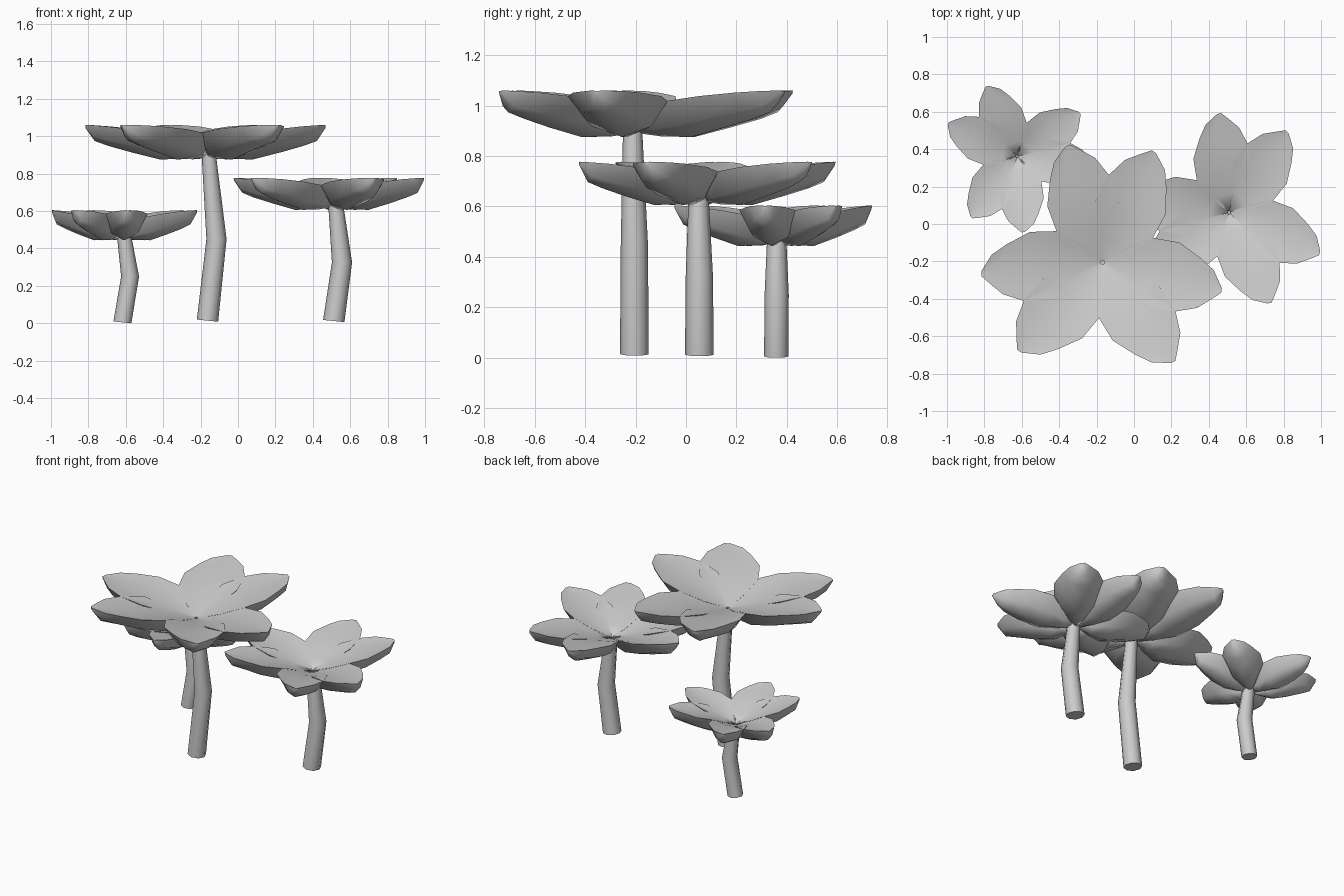
import bpy, bmesh
from math import cos, sin, pi, radians

if "Cube" in bpy.data.objects:
    bpy.data.objects.remove(bpy.data.objects["Cube"])

# Petal stations: distance, left edge, right edge, keel height, dish height, rim height
PETAL = [(0.01, 0.01, -0.01, 0.012, 0.05, 0.05), (0.12, 0.115, -0.085, -0.002, 0.078, 0.09),
         (0.25, 0.215, -0.15, -0.004, 0.115, 0.14), (0.40, 0.236, -0.135, 0.034, 0.145, 0.16),
         (0.52, 0.208, -0.06, 0.068, 0.163, 0.174), (0.595, 0.155, 0.0, 0.095, 0.173, 0.18),
         (0.643, 0.118, 0.09, 0.165, 0.18, 0.183)]
ACROSS = [-1, -0.65, 0, 0.65, 1]


def make_object(name, bm):
    bmesh.ops.recalc_face_normals(bm, faces=bm.faces)
    mesh = bpy.data.meshes.new(name)
    bm.to_mesh(mesh)
    bm.free()
    obj = bpy.data.objects.new(name, mesh)
    bpy.context.collection.objects.link(obj)
    bpy.ops.object.select_all(action='DESELECT')
    bpy.context.view_layer.objects.active = obj
    obj.select_set(True)
    bpy.ops.object.shade_smooth_by_angle(angle=radians(75))


# One solid petal, keeled below and dished above; side = -1 mirrors it
def add_petal(bm, center, z, size, depth, angle, side):
    a = radians(angle)
    loops = []
    for x, left, right, keel, dish, rim in PETAL:
        # each cross-section is a closed loop: along the top, back along the bottom
        section = [(t, dish, 2) for t in ACROSS] + [(t, keel, 2.8) for t in ACROSS[-2:0:-1]]
        loop = []
        for t, mid, power in section:
            y = side * ((left + right) / 2 + t * (left - right) / 2)
            h = mid + (rim - mid) * abs(t) ** power
            loop.append(bm.verts.new((center[0] + size * (x * cos(a) - y * sin(a)),
                                      center[1] + size * (x * sin(a) + y * cos(a)),
                                      z + h * depth / 0.18)))
        loops.append(loop)
    n = len(loops[0])
    for r0, r1 in zip(loops, loops[1:]):
        for i in range(n):
            j = (i + 1) % n
            bm.faces.new((r0[i], r1[i], r1[j], r0[j]))
    bm.faces.new(loops[0])
    bm.faces.new(loops[-1])


# Six petals, alternately mirrored so the tips lean together in pairs
def make_blossom(name, center, z, size, depth, turn):
    bm = bmesh.new()
    for k in range(6):
        add_petal(bm, center, z, size, depth, turn + 60 * k, 1 if k % 2 == 0 else -1)
    make_object(name, bm)


# Bent faceted stem through (x, y, z, radius) points, base cut at a slant
def make_stem(name, points, sides=8):
    bm = bmesh.new()
    rings = []
    for n, (x, y, z, r) in enumerate(points):
        ring = []
        for i in range(sides):
            a = 2 * pi * i / sides
            slant = 0.1 * r * (1 - cos(a)) if n == 0 else 0
            ring.append(bm.verts.new((x + r * cos(a), y + r * sin(a), z + slant)))
        rings.append(ring)
    for r0, r1 in zip(rings, rings[1:]):
        for i in range(sides):
            j = (i + 1) % sides
            bm.faces.new((r0[i], r0[j], r1[j], r1[i]))
    bm.faces.new(rings[0][::-1])
    bm.faces.new(rings[-1])
    make_object(name, bm)


# Tall flower
make_blossom("tall_blossom", (-0.167, -0.205), 0.88, 1.0, 0.178, 176)
make_stem("tall_stem", [(-0.163, -0.205, 0.008, 0.057), (-0.115, -0.205, 0.45, 0.054),
                        (-0.157, -0.212, 0.91, 0.038)])
# Middle flower
make_blossom("middle_blossom", (0.508, 0.062), 0.61, 0.815, 0.165, 165)
make_stem("middle_stem", [(0.512, 0.053, 0.006, 0.057), (0.556, 0.053, 0.325, 0.054),
                          (0.522, 0.05, 0.64, 0.04)])
# Small flower
make_blossom("small_blossom", (-0.625, 0.362), 0.447, 0.625, 0.155, 104)
make_stem("small_stem", [(-0.618, 0.358, 0.0, 0.048), (-0.577, 0.36, 0.25, 0.048),
                         (-0.61, 0.36, 0.475, 0.038)])
